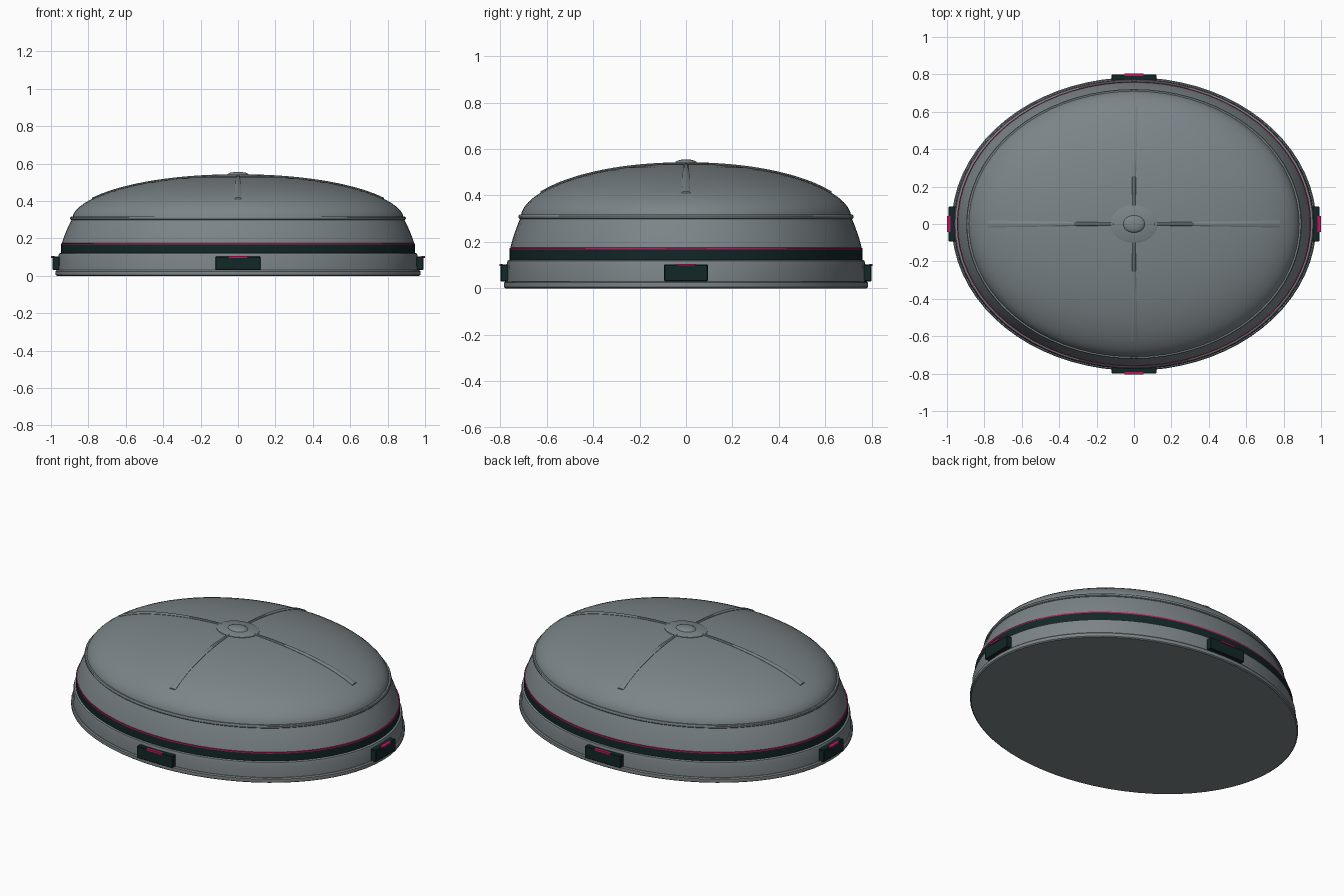
import bpy, bmesh, math

if "Cube" in bpy.data.objects:
    bpy.data.objects.remove(bpy.data.objects["Cube"])

RATIO = 0.804   # depth / width of the oval
SEG = 72


def material(name, rgb):
    m = bpy.data.materials.new(name)
    m.diffuse_color = (*rgb, 1)
    m.use_nodes = True
    m.node_tree.nodes["Principled BSDF"].inputs["Base Color"].default_value = m.diffuse_color
    return m


GREY = material("shell grey", (0.20, 0.232, 0.246))
DARK = material("dark green", (0.006, 0.02, 0.02))
PINK = material("magenta", (0.52, 0.008, 0.11))


def finish(bm, name, mat, angle=30):
    bmesh.ops.recalc_face_normals(bm, faces=bm.faces)
    me = bpy.data.meshes.new(name)
    bm.to_mesh(me)
    bm.free()
    ob = bpy.data.objects.new(name, me)
    bpy.context.collection.objects.link(ob)
    me.materials.append(mat)
    bpy.ops.object.select_all(action='DESELECT')
    ob.select_set(True)
    bpy.context.view_layer.objects.active = ob
    bpy.ops.object.shade_smooth_by_angle(angle=math.radians(angle))
    return ob


def oval(name, profile, mat, seg=SEG, closed=False, angle=30):
    """Spin (radius, z) points into an oval; radius 0 makes a pole."""
    bm = bmesh.new()
    rings = []
    for r, z in profile:
        if r == 0:
            rings.append([bm.verts.new((0, 0, z))] * seg)
        else:
            rings.append([bm.verts.new((r * math.cos(a), r * math.sin(a) * RATIO, z))
                          for a in (2 * math.pi * i / seg for i in range(seg))])
    pairs = list(zip(rings, rings[1:]))
    if closed:
        pairs.append((rings[-1], rings[0]))
    for lo, hi in pairs:
        for i in range(seg):
            j = (i + 1) % seg
            corners = list(dict.fromkeys((lo[i], lo[j], hi[j], hi[i])))
            bm.faces.new(corners)
    return finish(bm, name, mat, angle)


def dome_z(r):
    """Height of the dome at a given radius along the long axis."""
    return 0.312 + 0.225 * (1 - min(1, r / 0.885) ** 2.1) ** 0.56


# Base plate with a softened rim
oval("base_plate", [(0, 0), (0.968, 0), (0.975, 0.005), (0.975, 0.024), (0.969, 0.03), (0.94, 0.03)], GREY)
# Lower shell wall
oval("lower_shell", [(0.964, 0.028), (0.962, 0.10), (0.957, 0.118), (0.95, 0.122), (0.92, 0.122)], GREY)
# Dark band and its thin bright trim line
oval("dark_band", [(0.93, 0.12), (0.947, 0.12), (0.947, 0.167), (0.93, 0.167)], DARK, closed=True)
oval("trim_line", [(0.925, 0.166), (0.947, 0.166), (0.947, 0.174), (0.925, 0.174)], PINK, closed=True)
# Tapered upper wall
oval("upper_shell", [(0.935, 0.165), (0.942, 0.175), (0.932, 0.205), (0.918, 0.24),
                     (0.902, 0.275), (0.887, 0.305)], GREY)
# Raised seam under the dome
oval("seam_ring", [(0.87, 0.299), (0.893, 0.299), (0.897, 0.303), (0.897, 0.312),
                   (0.893, 0.317), (0.87, 0.317)], GREY, closed=True)
# Dome
radii = [0.885 * math.sin(math.pi / 2 * (1 - i / 16)) for i in range(16)]
oval("dome", [(r, dome_z(r)) for r in radii] + [(0, dome_z(0))], GREY, angle=40)

# Hub disc and button on top
oval("hub_disc", [(0.125, 0.525), (0.125, 0.538), (0.118, 0.541), (0, 0.543)], GREY, seg=40)
oval("hub_button", [(0.06, 0.538), (0.056, 0.545), (0.042, 0.551), (0.022, 0.5545), (0, 0.555)], GREY, seg=32, angle=50)


def rib(name, ang):
    """Slim rib lying on the dome, widening towards its outer end."""
    bm = bmesh.new()
    rows = []
    n = 14
    for i in range(n + 1):
        r = 0.11 + (0.78 - 0.11) * i / n
        w = 0.008 + 0.011 * i / n
        z = dome_z(r)
        row = []
        for s, h in ((-1, -0.02), (-1, 0.002), (-0.5, 0.006), (0.5, 0.006), (1, 0.002), (1, -0.02)):
            c, k = math.cos(ang), math.sin(ang)
            row.append(bm.verts.new((r * c - s * w * k, (r * k * RATIO) + s * w * c, z + h)))
        rows.append(row)
    for a, b in zip(rows, rows[1:]):
        for j in range(5):
            bm.faces.new((a[j], a[j + 1], b[j + 1], b[j]))
    bm.faces.new(rows[0])
    bm.faces.new(rows[-1])
    finish(bm, name, GREY)


def box(name, lo, hi, mat, bevel=0.0):
    bm = bmesh.new()
    bmesh.ops.create_cube(bm, size=1)
    for v in bm.verts:
        for k in range(3):
            v.co[k] = (lo[k] + hi[k]) / 2 + v.co[k] * (hi[k] - lo[k])
    if bevel:
        bmesh.ops.bevel(bm, geom=bm.edges[:], offset=bevel, segments=1, affect='EDGES')
    finish(bm, name, mat)


for side, label in enumerate(("right", "back", "left", "front")):
    rib(label + "_rib", side * math.pi / 2)

# Clips with a bright catch along the outer top edge
for s, label in ((1, "right"), (-1, "left")):
    x = sorted((s * 0.955, s * 0.991))
    box(label + "_clip", (x[0], -0.094, 0.03), (x[1], 0.094, 0.102), DARK, 0.003)
    x = sorted((s * 0.982, s * 1.0))
    box(label + "_catch", (x[0], -0.042, 0.095), (x[1], 0.042, 0.105), PINK)
for s, label in ((1, "back"), (-1, "front")):
    y = sorted((s * 0.765, s * 0.799))
    box(label + "_clip", (-0.12, y[0], 0.03), (0.12, y[1], 0.102), DARK, 0.003)
    y = sorted((s * 0.79, s * 0.804))
    box(label + "_catch", (-0.052, y[0], 0.095), (0.052, y[1], 0.105), PINK)
